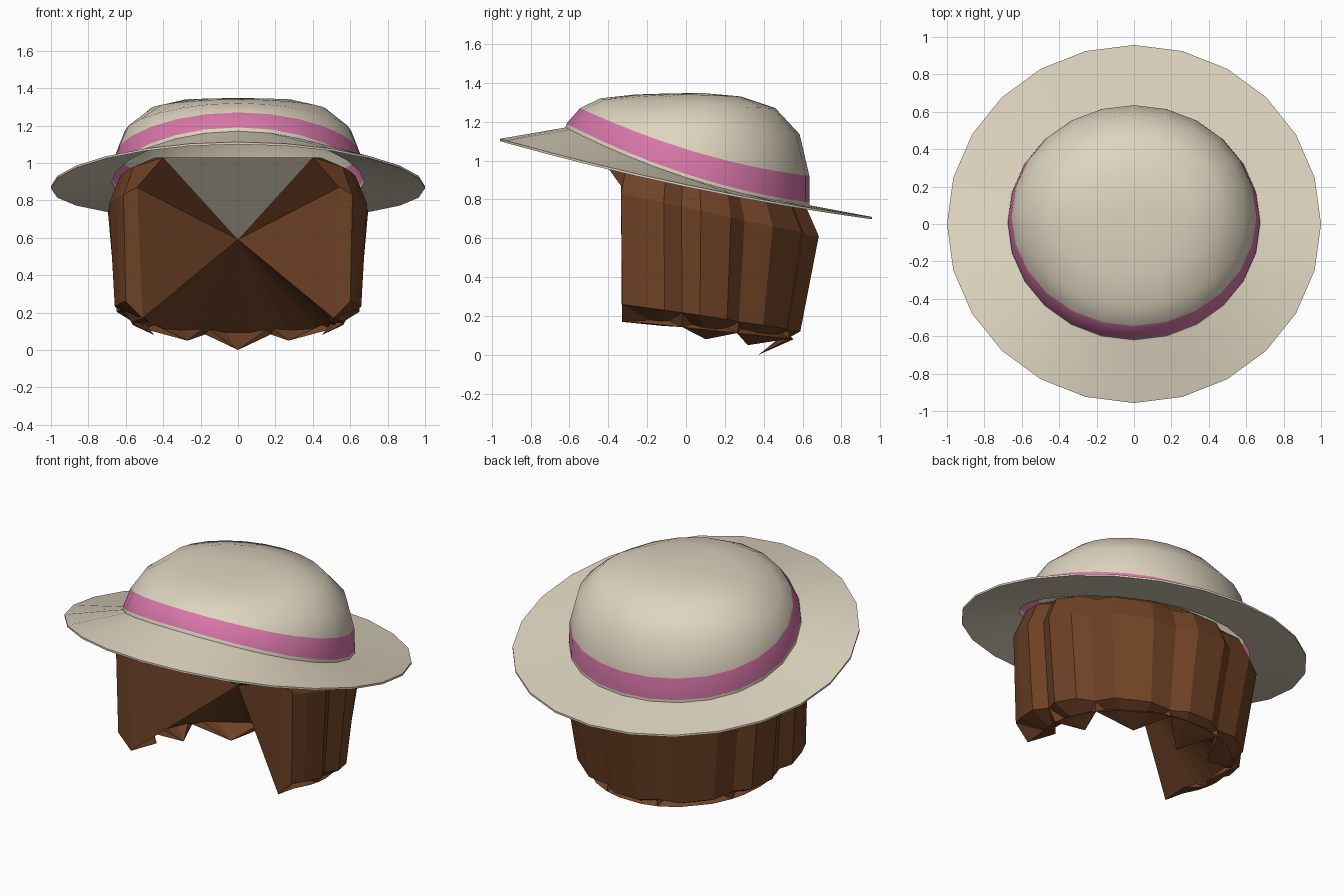
import bpy, bmesh, math

if "Cube" in bpy.data.objects:
    bpy.data.objects.remove(bpy.data.objects["Cube"])

SEG = 24


def material(name, rgb):
    m = bpy.data.materials.new(name)
    m.diffuse_color = (*rgb, 1)
    m.use_nodes = True
    m.node_tree.nodes["Principled BSDF"].inputs["Base Color"].default_value = m.diffuse_color
    return m


STRAW = material("straw", (0.73, 0.66, 0.52))
PINK = material("pink_ribbon", (0.68, 0.18, 0.39))
BROWN = material("brown_hair", (0.16, 0.055, 0.019))


def finish(name, bm, mats, smooth=None):
    bmesh.ops.recalc_face_normals(bm, faces=bm.faces[:])
    me = bpy.data.meshes.new(name)
    bm.to_mesh(me)
    bm.free()
    ob = bpy.data.objects.new(name, me)
    bpy.context.collection.objects.link(ob)
    for m in mats:
        me.materials.append(m)
    if smooth:
        bpy.context.view_layer.objects.active = ob
        ob.select_set(True)
        bpy.ops.object.shade_smooth_by_angle(angle=math.radians(smooth))
        ob.select_set(False)
    return ob


def ring(bm, yf, zf, yb, zb, w, sag, dz=0.0):
    """Tilted oval from a front point to a back point, drooping at the sides."""
    out = []
    for i in range(SEG):
        t = 2 * math.pi * i / SEG
        k = (1 - math.cos(t)) / 2
        z = zf + (zb - zf) * k - sag * math.sin(t) ** 2 + dz
        out.append(bm.verts.new((w * math.sin(t), yf + (yb - yf) * k, z)))
    return out


def bridge(bm, a, b, mat=0):
    for i in range(SEG):
        j = (i + 1) % SEG
        bm.faces.new((a[i], a[j], b[j], b[i])).material_index = mat


# Crown with ribbon band: front y, z, back y, z, half width, side droop
CROWN = [(-.62, 1.17, .635, .77, .675, .06),
         (-.615, 1.19, .635, .785, .675, .06),
         (-.545, 1.27, .635, .92, .655, .05),
         (-.44, 1.32, .585, 1.135, .605, .055),
         (-.26, 1.34, .46, 1.27, .47, .015),
         (-.10, 1.345, .28, 1.33, .29, 0)]
bm = bmesh.new()
rings = [ring(bm, *r) for r in CROWN]
for n in range(len(rings) - 1):
    bridge(bm, rings[n], rings[n + 1], 1 if n == 1 else 0)
apex = bm.verts.new((0, .08, 1.348))
for i in range(SEG):
    bm.faces.new((rings[-1][i], rings[-1][(i + 1) % SEG], apex))
finish("hat_crown", bm, [STRAW, PINK], 50)

# Brim: thin tilted ring with an underside
bm = bmesh.new()
RIM = (-.957, 1.112, .957, .71, 1.0, .035)
loops = [ring(bm, *CROWN[0]), ring(bm, *RIM),
         ring(bm, *RIM, dz=-.012), ring(bm, *CROWN[0], dz=-.012)]
for n in range(4):
    bridge(bm, loops[n], loops[(n + 1) % 4])
finish("hat_brim", bm, [STRAW], 40)

# Lining that closes the front opening under the hat
CENTRE = (0, 0, .59)
bm = bmesh.new()
bm.faces.new([bm.verts.new(p) for p in
              (CENTRE, (.4, -.45, 1.03), (-.4, -.45, 1.03))])
finish("hat_lining", bm, [STRAW])


# Hair locks: start angle, end angle from the back, tip height
def mix(a, b, s):
    return a + (b - a) * s


def place(bm, angle, factor, z):
    a = math.radians(angle)
    return bm.verts.new((.70 * factor * math.sin(a),
                         .69 * factor * math.cos(a), z))


HALF = [(18, 62, .05), (62, 92, .08), (92, 119, .15)]
LOCKS = [(-b, -a, z) for a, b, z in reversed(HALF)] + [(-18, 18, 0)] + HALF
bm = bmesh.new()
columns = {}


def column(angle, valley):
    """Outer profile from the hidden top to the hem, then the inner hem."""
    if angle not in columns:
        s = (1 - math.cos(math.radians(angle))) / (1 - math.cos(math.radians(119)))
        v = .93 if valley else 1.0
        columns[angle] = [place(bm, angle, .72, mix(.85, 1.03, s)),
                          place(bm, angle, .91 * v, mix(.75, .98, s)),
                          place(bm, angle, v, mix(.61, .83, s)),
                          place(bm, angle, mix(.86, .98, s) * v, mix(.12, .26, s)),
                          place(bm, angle, .81, mix(.08, .17, s))]
    return columns[angle]


centre = bm.verts.new(CENTRE)
for a0, a1, tip_z in LOCKS:
    w = a1 - a0
    cols = [column(a0, abs(a0) < 119), column(a0 + w * .28, False),
            column(a1 - w * .28, False), column(a1, abs(a1) < 119)]
    mid = (a0 + a1) / 2
    tip = place(bm, mid, mix(.54, .70, abs(mid) / 105), tip_z)
    for c, d in zip(cols, cols[1:]):
        for n in range(3):
            bm.faces.new((c[n], d[n], d[n + 1], c[n + 1]))
        bm.faces.new((c[3], d[3], tip))
        bm.faces.new((d[4], c[4], tip))
        bm.faces.new((c[4], d[4], centre))
    for c in (cols[0], cols[3]):
        bm.faces.new((c[3], c[4], tip))

# Front edges of the hair, folding in to the centre
for side in (-1, 1):
    top0, top, peak, hem, inner = columns[side * 119]
    inner.co = (side * .51, -.33, .17)
    p_top = bm.verts.new((side * .40, -.45, 1.03))
    p_mid = bm.verts.new((side * .54, -.335, .87))
    bm.faces.new((top0, top, p_top))
    bm.faces.new((top, peak, p_mid, p_top))
    bm.faces.new((peak, hem, inner, p_mid))
    bm.faces.new((centre, p_mid, inner))
    bm.faces.new((centre, p_top, p_mid))
finish("hair", bm, [BROWN])
